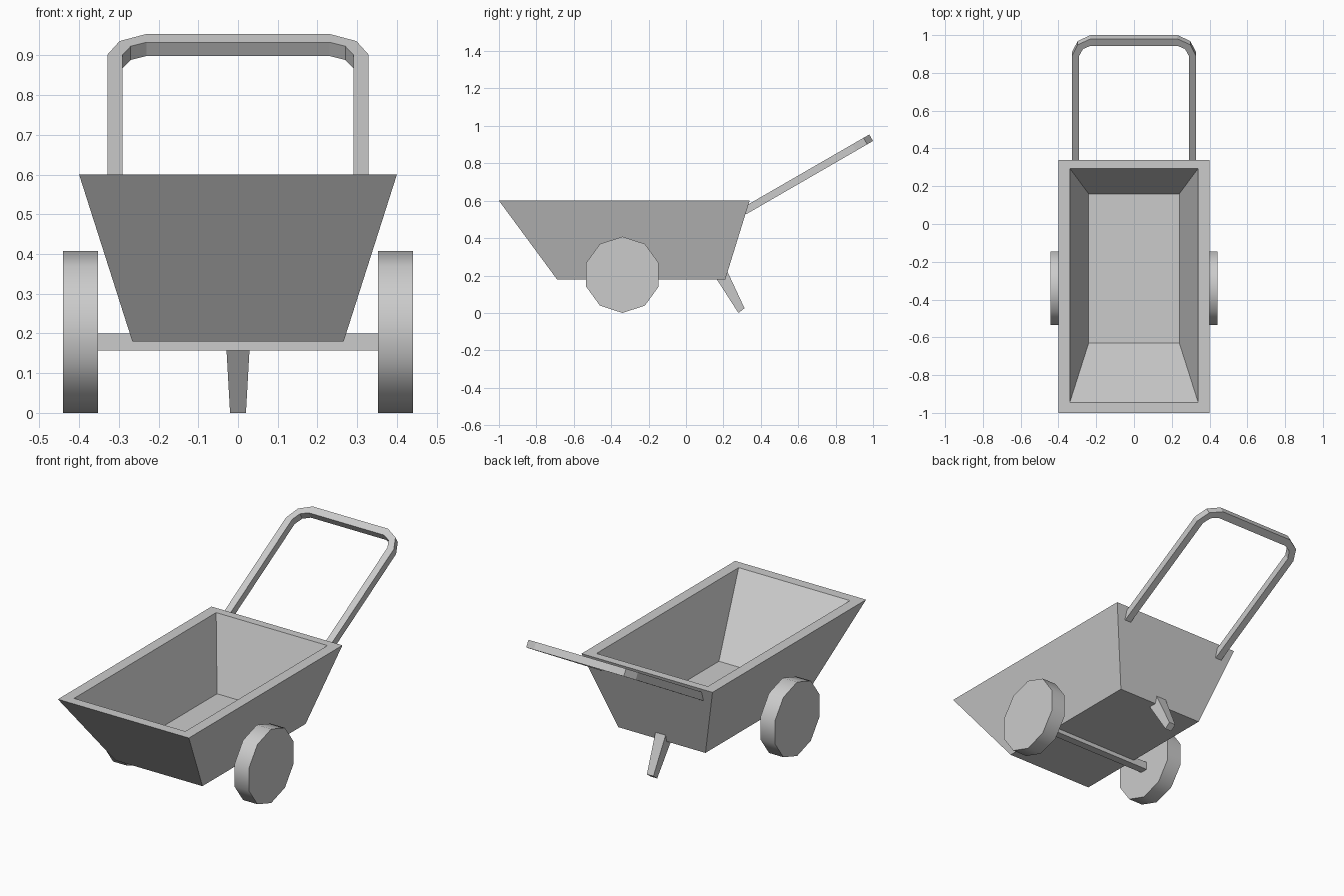
import bpy
import bmesh
import math
from mathutils import Vector

default = bpy.data.objects.get("Cube")
if default:
    bpy.data.objects.remove(default, do_unlink=True)

grey = bpy.data.materials.new("light_grey")
grey.use_nodes = True
colour = (0.6, 0.6, 0.6, 1)
grey.diffuse_color = colour
grey.node_tree.nodes["Principled BSDF"].inputs["Base Color"].default_value = colour


def loft(name, rings, smooth_sides=False):
    """Join matching rings of points with quads and cap both ends."""
    bm = bmesh.new()
    loops = [[bm.verts.new(p) for p in ring] for ring in rings]
    count = len(rings[0])
    for a, b in zip(loops, loops[1:]):
        for i in range(count):
            j = (i + 1) % count
            face = bm.faces.new((a[i], a[j], b[j], b[i]))
            face.smooth = smooth_sides
    bm.faces.new(loops[0][::-1])
    bm.faces.new(loops[-1])
    bmesh.ops.recalc_face_normals(bm, faces=bm.faces)
    mesh = bpy.data.meshes.new(name)
    bm.to_mesh(mesh)
    bm.free()
    mesh.materials.append(grey)
    obj = bpy.data.objects.new(name, mesh)
    bpy.context.collection.objects.link(obj)
    return obj


def rect(half_x, y0, y1, z0, z1=None):
    """Rectangle across x whose y0 and y1 edges may differ in height."""
    z1 = z0 if z1 is None else z1
    return [(-half_x, y0, z0), (half_x, y0, z0), (half_x, y1, z1), (-half_x, y1, z1)]


# Tray: outer shell, flat rim and sunken interior
loft("tray", [
    rect(0.266, -0.69, 0.21, 0.18),
    rect(0.40, -1.0, 0.34, 0.60),
    rect(0.34, -0.945, 0.295, 0.60),
    rect(0.24, -0.63, 0.16, 0.23),
])

# Axle under the tray
loft("axle", [rect(0.36, -0.362, -0.318, 0.157), rect(0.36, -0.362, -0.318, 0.20)])

# Ten-sided wheels with smooth rims
SIDES, RADIUS = 10, 0.204


def wheel_ring(x):
    angles = [math.tau * i / SIDES for i in range(SIDES)]
    return [(x, -0.34 + RADIUS * math.sin(a), RADIUS + RADIUS * math.cos(a)) for a in angles]


for side, label in ((1, "left"), (-1, "right")):
    loft(label + "_wheel", [wheel_ring(side * 0.353), wheel_ring(side * 0.441)], True)

# Tapered rear leg
loft("rear_leg", [rect(0.02, 0.28, 0.313, 0.0, 0.025), rect(0.031, 0.155, 0.222, 0.195, 0.22)])

# Handle: bevelled U-shaped bar in a plane tilted thirty degrees
tilt = math.radians(30)
along = Vector((0, math.cos(tilt), math.sin(tilt)))
down = Vector((0, math.sin(tilt), -math.cos(tilt))) * 0.04
tip = Vector((0, 0.98, 0.954))
outer = [(0.329, -0.785), (0.329, -0.105), (0.298, -0.036), (0.23, 0.0)]
inner = [(0.291, -0.785), (0.291, -0.105), (0.27, -0.062), (0.23, -0.042)]


def mirrored(points):
    return points + [(-x, s) for x, s in reversed(points)]


def handle_point(x, s):
    return tip + along * s + Vector((x, 0, 0))


sections = []
for o, i in zip(mirrored(outer), mirrored(inner)):
    a, b = handle_point(*o), handle_point(*i)
    sections.append([a, b, b + down, a + down])
loft("handle", sections)
